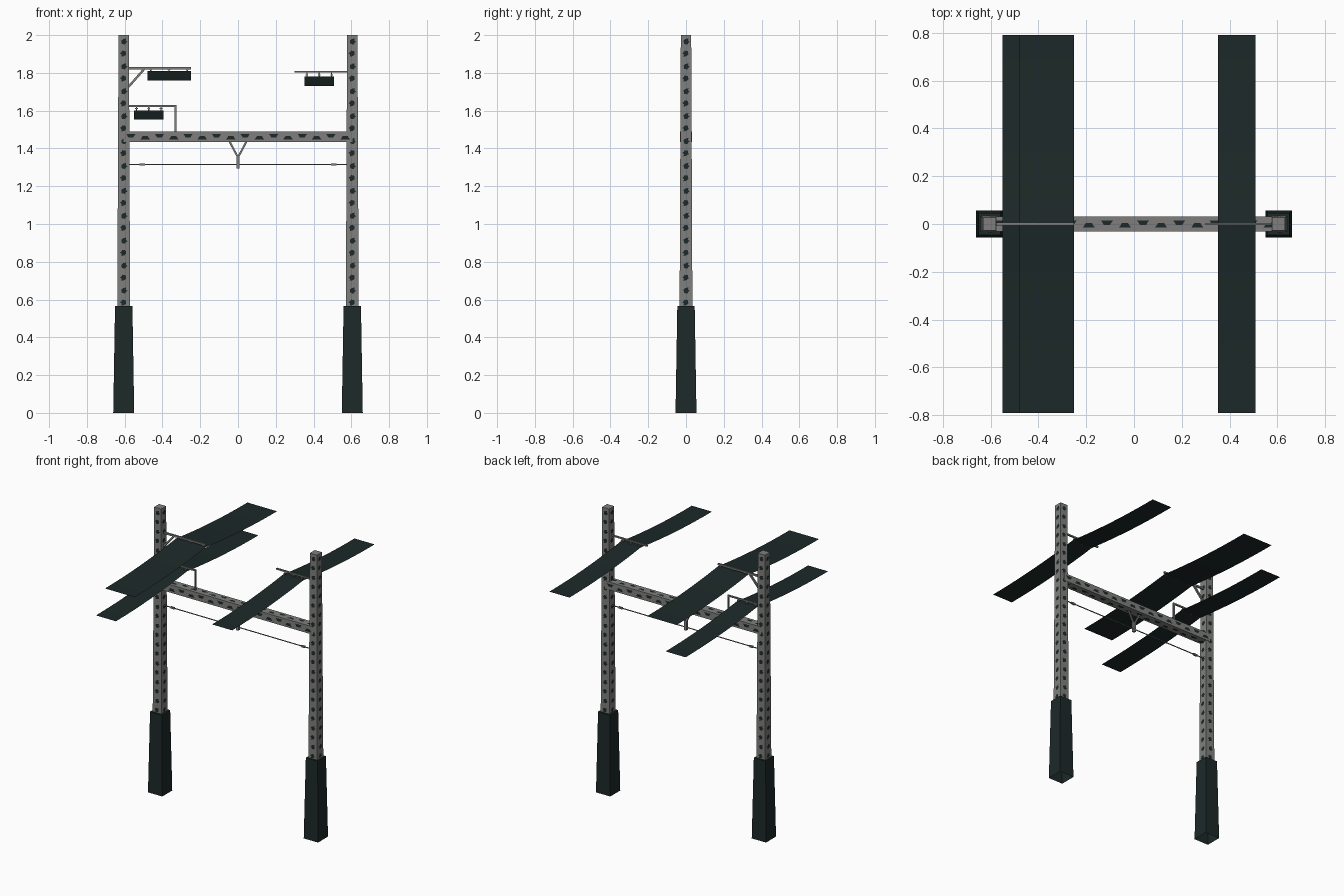
import bpy, bmesh, math
from mathutils import Vector, Matrix

if "Cube" in bpy.data.objects:
    bpy.data.objects.remove(bpy.data.objects["Cube"])


def material(name, rgb):
    m = bpy.data.materials.new(name)
    m.diffuse_color = (*rgb, 1)
    m.use_nodes = True
    m.node_tree.nodes["Principled BSDF"].inputs["Base Color"].default_value = m.diffuse_color
    return m


STEEL = material("weathered grey steel", (0.215, 0.213, 0.208))
DARK = material("dark green", (0.012, 0.022, 0.0215))


def finish(bm, name, mats, matrix=Matrix()):
    me = bpy.data.meshes.new(name)
    bm.to_mesh(me)
    bm.free()
    me.transform(matrix)
    for m in mats:
        me.materials.append(m)
    ob = bpy.data.objects.new(name, me)
    bpy.context.collection.objects.link(ob)
    return ob


def prism(bm, length, bottom, top, closed=True):
    """Tapered square prism along z; bottom/top are (half x, half y)."""
    rings = []
    for z, (hx, hy) in ((0, bottom), (length, top)):
        rings.append([bm.verts.new((sx * hx, sy * hy, z))
                      for sx, sy in ((-1, -1), (1, -1), (1, 1), (-1, 1))])
    a, b = rings
    if closed:
        bm.faces.new(a[::-1])
    bm.faces.new(b)
    for i in range(4):
        j = (i + 1) % 4
        bm.faces.new((a[i], a[j], b[j], b[i]))


def lattice(name, length, bottom, top, pitch, shape, shift, matrix):
    """Tapered member with a zigzag row of dark openings on all four sides."""
    bm = bmesh.new()
    prism(bm, length, bottom, top)
    n = round(length / pitch)
    for side in range(4):
        a = side * math.pi / 2
        nrm = Vector((math.cos(a), math.sin(a), 0))
        tan = Vector((-math.sin(a), math.cos(a), 0))
        for i in range(n):
            s = 1 if i % 2 else -1
            zc = (i + 0.5) * length / n
            pts = []
            for u, v in shape:
                z = zc + v * s
                f = z / length
                h = bottom[side % 2] + (top[side % 2] - bottom[side % 2]) * f
                pts.append(bm.verts.new(nrm * (h + 0.001) + tan * s * (u + shift)
                                        + Vector((0, 0, z))))
            bm.faces.new(pts).material_index = 1
    return finish(bm, name, (STEEL, DARK), matrix)


def bar(bm, p, q, r):
    """Square bar of half thickness r between two points."""
    p, q = Vector(p), Vector(q)
    d = q - p
    part = bmesh.new()
    prism(part, d.length, (r, r), (r, r))
    part.transform(Matrix.Translation(p) @ d.to_track_quat('Z', 'Y').to_matrix().to_4x4())
    tmp = bpy.data.meshes.new("tmp")
    part.to_mesh(tmp)
    part.free()
    bm.from_mesh(tmp)
    bpy.data.meshes.remove(tmp)


def bars(name, items, mat=STEEL):
    bm = bmesh.new()
    for x0, z0, x1, z1, r in items:
        bar(bm, (x0, 0, z0), (x1, 0, z1), r)
    return finish(bm, name, (mat,))


# Masts and their open-bottomed pedestals
mast_hole = [(-0.013, -0.014), (0.004, -0.017), (0.009, -0.008), (0.017, -0.003),
             (0.008, 0.004), (0.010, 0.016), (-0.006, 0.012), (-0.016, 0.004)]
for side, label in ((-1, "left"), (1, "right")):
    x = 0.605 * side
    lattice(label + "_mast", 1.45, (0.034, 0.034), (0.0275, 0.0275), 0.066, mast_hole,
            0.003, Matrix.Translation((x, 0, 0.55)))
    bm = bmesh.new()
    prism(bm, 0.565, (0.0555, 0.0555), (0.046, 0.046), closed=False)
    finish(bm, label + "_pedestal", (DARK,), Matrix.Translation((x, 0, 0)))

# Cross beam, laid along x
beam_hole = [(0.013, 0.026), (0.006, 0.020), (-0.006, 0.013),
             (-0.006, -0.013), (0.006, -0.020), (0.013, -0.026)]
lattice("cross_beam", 1.21, (0.0275, 0.032), (0.0275, 0.032), 0.0756, beam_hole,
        0.002, Matrix.Translation((-0.605, 0, 1.4625)) @ Matrix.Rotation(math.pi / 2, 4, 'Y'))

# Support arms
bars("upper_left_arm", [(-0.585, 1.825, -0.25, 1.825, 0.006),
                        (-0.585, 1.72, -0.495, 1.822, 0.006)])
bars("lower_left_arm", [(-0.585, 1.625, -0.325, 1.625, 0.005),
                        (-0.33, 1.625, -0.33, 1.485, 0.005)])
bars("right_arm", [(0.30, 1.806, 0.585, 1.806, 0.005)])

# Wire sheets hung from the arms, sagging towards both ends
SEGS = 16
for name, x0, x1, z, arm_z in (("upper_left", -0.48, -0.25, 1.76, 1.825),
                               ("lower_left", -0.55, -0.395, 1.552, 1.625),
                               ("right", 0.352, 0.508, 1.73, 1.806)):
    bm = bmesh.new()
    rows = []
    for i in range(SEGS + 1):
        t = 2 * i / SEGS - 1
        zz = z + 0.05 * (1 - abs(t)) ** 2
        rows.append([bm.verts.new((x, 0.79 * t, zz)) for x in (x0, x1)])
    for a, b in zip(rows, rows[1:]):
        bm.faces.new((a[0], a[1], b[1], b[0]))
    finish(bm, name + "_wire_sheet", (DARK,))
    mid, w = (x0 + x1) / 2, (x1 - x0) * 0.42
    hangers = []
    for k in (-1, 0, 1):
        hx = mid + k * w
        hangers += [(hx, z + 0.048, hx, arm_z, 0.003),
                    (hx, z + 0.056, hx, z + 0.062, 0.007)]
    bars(name + "_hangers", hangers)

# Centre bracket under the beam
bars("centre_bracket", [(-0.045, 1.437, -0.003, 1.358, 0.005),
                        (0.045, 1.437, 0.003, 1.358, 0.005),
                        (0, 1.365, 0, 1.295, 0.008)])

# Cross wire between the masts with end insulators
bars("cross_wire", [(-0.578, 1.315, 0.578, 1.315, 0.0025)])
for side, label in ((-1, "left"), (1, "right")):
    bars(label + "_wire_insulator", [(side * 0.492, 1.315, side * 0.522, 1.315, 0.006)])
